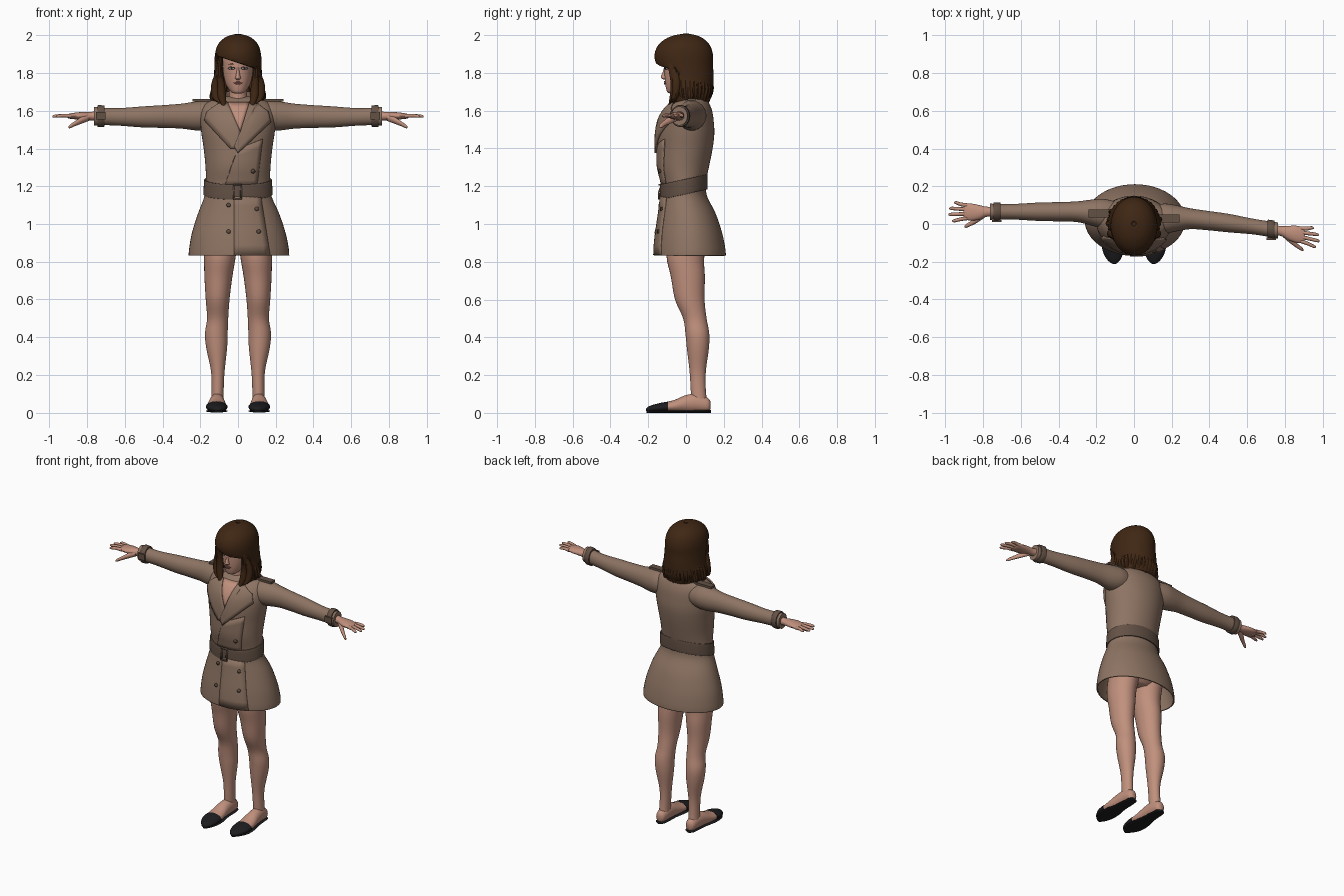
import bpy, bmesh, math, random
from mathutils import Vector
from mathutils.bvhtree import BVHTree

random.seed(4)
TAU = math.tau


def material(name, rgb):
    m = bpy.data.materials.new(name)
    m.diffuse_color = (*rgb, 1)
    return m


SKIN = material("skin", (0.53, 0.28, 0.205))
COAT = material("coat_brown", (0.27, 0.175, 0.125))
BELT = material("belt_brown", (0.125, 0.082, 0.06))
HAIR = material("hair_brown", (0.05, 0.02, 0.007))
BLACK = material("shoe_black", (0.012, 0.012, 0.014))
WHITE = material("eye_white", (0.55, 0.5, 0.47))
LIP = material("lip", (0.33, 0.13, 0.10))


def finish(name, bm, mat, thick=0):
    bmesh.ops.remove_doubles(bm, verts=bm.verts, dist=1e-5)
    bmesh.ops.recalc_face_normals(bm, faces=bm.faces)
    me = bpy.data.meshes.new(name)
    bm.to_mesh(me)
    tree = BVHTree.FromBMesh(bm)
    bm.free()
    me.materials.append(mat)
    ob = bpy.data.objects.new(name, me)
    bpy.context.collection.objects.link(ob)
    if thick:
        mod = ob.modifiers.new("thickness", 'SOLIDIFY')
        mod.thickness, mod.offset = thick, 0
    return tree


def smooth_rings(rings, sub):
    # Catmull-Rom interpolation between the given cross-sections
    out = []
    for i in range(len(rings) - 1):
        a, b, c, d = (rings[max(0, min(len(rings) - 1, i + k))] for k in (-1, 0, 1, 2))
        for j in range(sub):
            t = j / sub
            out.append([0.5 * (2 * q + (r - p) * t + (2 * p - 5 * q + 4 * r - s) * t * t
                               + (3 * q - p - 3 * r + s) * t ** 3) for p, q, r, s in zip(a, b, c, d)])
    return out + [list(rings[-1])]


def loft(name, rings, mat, axis='z', n=32, cap=True, arc=None, sub=4, thick=0, tilt=0, shape=None):
    # rings: (position on axis, centre u, centre v, radius u, radius v)
    bm = bmesh.new()
    a0, a1 = arc or (0, TAU)
    count = n + 1 if arc else n
    rows = []
    for t, u, v, ru, rv in smooth_rings(rings, sub):
        row = []
        for i in range(count):
            a = a0 + (a1 - a0) * i / n
            p, q = u + max(ru, .001) * math.cos(a), v + max(rv, .001) * math.sin(a)
            co = {'z': (p, q, t), 'x': (t, p, q), 'y': (p, t, q)}[axis]
            co = Vector((co[0], co[1], co[2] + tilt * co[1]))
            row.append(bm.verts.new(shape(co) if shape else co))
        rows.append(row)
    for r0, r1 in zip(rows, rows[1:]):
        for i in range(n):
            j = (i + 1) % count
            bm.faces.new((r0[i], r0[j], r1[j], r1[i]))
    if cap and not arc:
        bm.faces.new(rows[0])
        bm.faces.new(rows[-1])
    return finish(name, bm, mat, thick)


def plate(name, pts, mat, tree, off=.003, cuts=5, thick=.006):
    # flat (x, z) outline draped on the front of another part
    bm = bmesh.new()
    bm.faces.new([bm.verts.new((x, 0, z)) for x, z in pts])
    bmesh.ops.triangulate(bm, faces=bm.faces)
    if cuts:
        bmesh.ops.subdivide_edges(bm, edges=bm.edges, cuts=cuts, use_grid_fill=True)
    for v in bm.verts:
        hit = tree.ray_cast(Vector((v.co.x, -1, v.co.z)), Vector((0, 1, 0)))[0]
        if hit:
            v.co.y = hit.y - off
    finish(name, bm, mat, thick)


def oval(x, z, rx, rz, n=14):
    return [(x + rx * math.cos(TAU * i / n), z + rz * math.sin(TAU * i / n)) for i in range(n)]


def box(name, loc, size, mat):
    bpy.ops.mesh.primitive_cube_add(size=1, location=loc)
    ob = bpy.context.object
    ob.name, ob.scale = name, size
    ob.data.materials.append(mat)


# Coat body, skirt and belt
torso = loft("coat_body", [(1.16, 0, -.01, .17, .113), (1.22, 0, -.012, .17, .117), (1.30, 0, -.014, .172, .135),
             (1.40, 0, -.005, .182, .146), (1.48, 0, 0, .194, .15), (1.55, 0, .004, .20, .142),
             (1.60, 0, .012, .195, .126), (1.64, 0, .022, .17, .10), (1.665, 0, .03, .115, .075),
             (1.675, 0, .03, .07, .055)], COAT, n=48)
skirt = loft("coat_skirt", [(1.19, 0, -.012, .17, .113), (1.14, 0, -.01, .176, .12), (1.05, .003, .007, .213, .148),
             (.95, .004, .016, .245, .172), (.87, .005, .02, .26, .184), (.832, .005, .021, .263, .186)],
             COAT, n=48, cap=False, thick=.008)
belt = loft("belt", [(1.16, 0, -.012, .180, .122), (1.165, 0, -.012, .183, .126), (1.232, 0, -.012, .180, .126),
            (1.237, 0, -.012, .176, .122)], BELT, n=48, tilt=.22)
loft("hips", [(.88, 0, .015, .08, .07), (.92, 0, .015, .15, .11), (1.0, 0, .012, .17, .12),
     (1.1, 0, 0, .16, .10)], SKIN)

# Belt buckle
for i, (x0, x1, z0, z1) in enumerate([(-.026, -.018, 1.13, 1.22), (.012, .02, 1.13, 1.22),
                                      (-.026, .02, 1.13, 1.138), (-.026, .02, 1.205, 1.213)]):
    plate(f"belt_buckle_{i}", [(x0, min(z0, 1.205)), (x1, min(z0, 1.205)), (x1, min(z1, 1.21)), (x0, min(z1, 1.21))],
          BELT, belt, off=.006, cuts=1, thick=.008)

# Coat front: overlap panels, open neck, lapels, buttons
plate("skirt_overlap", [(-.02, .835), (.17, .835), (.12, 1.15), (-.02, 1.15)], COAT, skirt, off=.006)
plate("chest_overlap", [(-.07, 1.2), (.10, 1.2), (.13, 1.45), (0, 1.40), (-.03, 1.32)], COAT, torso)
plate("open_neck", [(-.055, 1.645), (.012, 1.49), (.06, 1.645)], SKIN, torso, off=.004)
plate("left_lapel", [(-.055, 1.645), (-.10, 1.64), (-.165, 1.595), (-.178, 1.55), (-.04, 1.40), (.0, 1.40),
                     (.012, 1.49)], COAT, torso, off=.008, thick=.009)
plate("right_lapel", [(.06, 1.645), (.012, 1.49), (-.02, 1.41), (0, 1.375), (.172, 1.54), (.16, 1.595),
                      (.10, 1.64)], COAT, torso, off=.011, thick=.009)
for i, (x, z, tree) in enumerate([(-.05, 1.10, skirt), (-.05, .96, skirt), (.10, 1.08, skirt),
                                  (.11, .96, skirt), (.08, 1.28, torso)]):
    plate(f"button_{i}", oval(x, z, .011, .011), BELT, tree, off=.011, cuts=0)
loft("collar", [(1.625, 0, .02, .115, .095), (1.66, 0, .025, .10, .085), (1.70, 0, .03, .085, .07)],
     COAT, cap=False, arc=(-.7, math.pi + .7), thick=.012)


# Sleeves, cuff straps, shoulder straps and hands
def arm_y(s, x):
    return .065 if s < 0 else .05 - .05 * x - .08 * x * x


for s, side in ((-1, "left"), (1, "right")):
    def along(rows):
        return [(s * x, arm_y(s, x) + dy, z, ry, rz) for x, dy, z, ry, rz in rows]

    loft(side + "_sleeve", along([(.08, -.01, 1.575, .06, .06), (.16, -.01, 1.575, .078, .078),
         (.22, -.005, 1.573, .07, .077), (.30, 0, 1.572, .055, .066), (.40, 0, 1.57, .051, .06),
         (.50, 0, 1.568, .049, .056), (.62, 0, 1.568, .042, .047), (.70, 0, 1.57, .041, .046),
         (.765, 0, 1.572, .043, .05)]), COAT, 'x')
    loft(side + "_cuff_strap", along([(.708, 0, 1.572, .046, .053), (.712, 0, 1.572, .049, .057),
         (.742, 0, 1.572, .05, .058), (.746, 0, 1.572, .046, .053)]), BELT, 'x', sub=2)
    box(side + "_cuff_buckle", (s * .727, arm_y(s, .727) - .049, 1.575), (.05, .012, .04), BELT)
    box(side + "_shoulder_strap", (s * .165, arm_y(s, .165) - .01, 1.657), (.15, .042, .014), BELT)
    loft(side + "_palm", along([(.74, 0, 1.573, .026, .026), (.785, 0, 1.572, .027, .022),
         (.82, -.003, 1.573, .038, .021), (.86, -.002, 1.573, .045, .018), (.895, 0, 1.572, .042, .013),
         (.905, 0, 1.572, .035, .008)]), SKIN, 'x', n=20)
    for k, (dy, spread, tip) in enumerate([(-.034, -.014, .965), (-.011, -.003, .985),
                                           (.012, .006, .98), (.034, .014, .955)]):
        loft(f"{side}_finger_{k}", along([(.885, dy, 1.572, .011, .011), (.92, dy + spread * .4, 1.575, .010, .010),
             (tip - .012, dy + spread, 1.572, .0085, .008), (tip, dy + spread, 1.57, .003, .003)]), SKIN, 'x', n=10)
    loft(side + "_thumb", along([(.79, -.012, 1.565, .018, .018), (.83, -.038, 1.55, .019, .018),
         (.865, -.062, 1.532, .013, .013), (.89, -.075, 1.518, .010, .010), (.90, -.079, 1.512, .003, .003)]),
         SKIN, 'x', n=12)

    # Leg, foot, dark shoe toe and sole
    loft(side + "_leg", [(z, s * x, y, rx, ry) for z, x, y, rx, ry in [
        (.95, .09, .02, .088, .11), (.83, .096, -.003, .084, .10), (.72, .104, .01, .074, .09),
        (.60, .108, .02, .063, .078), (.50, .108, .047, .056, .062), (.42, .115, .06, .06, .063),
        (.34, .113, .063, .055, .058), (.22, .107, .062, .036, .043), (.12, .108, .065, .032, .04),
        (.04, .11, .072, .033, .042)]], SKIN)
    loft(side + "_foot", [(y, s * x, z, rx, rz) for y, x, z, rx, rz in [
        (.13, .11, .04, .012, .02), (.115, .11, .042, .03, .037), (.06, .11, .052, .038, .049),
        (0, .112, .048, .043, .046), (-.06, .113, .036, .051, .033), (-.115, .113, .03, .053, .025)]], SKIN, 'y')
    loft(side + "_shoe_toe", [(y, s * x, z, rx, rz) for y, x, z, rx, rz in [
        (-.095, .113, .031, .057, .029), (-.14, .112, .027, .055, .025), (-.18, .108, .022, .041, .019),
        (-.203, .106, .018, .022, .013), (-.212, .105, .016, .006, .006)]], BLACK, 'y')
    loft(side + "_sole", [(y, s * x, .008, rx, .008) for y, x, rx in [
        (.132, .11, .012), (.115, .11, .032), (.05, .11, .038), (0, .112, .042), (-.07, .113, .056),
        (-.14, .112, .055), (-.19, .107, .032), (-.208, .105, .01)]], BLACK, 'y')

# Neck, head and face
loft("neck", [(1.58, 0, .01, .07, .07), (1.64, 0, .012, .054, .058), (1.69, 0, .01, .048, .053),
     (1.75, 0, .005, .05, .055)], SKIN)
head = loft("head", [(1.692, 0, -.072, .016, .016), (1.70, 0, -.062, .036, .038), (1.73, 0, -.035, .059, .073),
            (1.77, 0, -.02, .073, .093), (1.82, 0, -.01, .08, .105), (1.88, 0, -.005, .083, .108),
            (1.93, 0, 0, .07, .09), (1.96, 0, 0, .03, .04)], SKIN, n=40)
loft("nose", [(1.765, 0, -.108, .008, .012), (1.773, 0, -.113, .015, .019), (1.785, 0, -.112, .012, .019),
     (1.81, 0, -.109, .008, .012), (1.845, 0, -.106, .007, .008)], SKIN, n=16)
plate("upper_lip", [(-.024, 1.748), (-.007, 1.756), (0, 1.754), (.007, 1.756), (.024, 1.748)], LIP, head, cuts=2)
plate("lower_lip", [(-.022, 1.747), (-.01, 1.738), (.01, 1.738), (.022, 1.747)], LIP, head, cuts=2)
for s, side in ((-1, "left"), (1, "right")):
    plate(side + "_lashes", oval(s * .034, 1.826, .018, .008), BLACK, head, off=.001, cuts=0, thick=.003)
    plate(side + "_eye", oval(s * .034, 1.825, .015, .0055), WHITE, head, off=.003, cuts=0, thick=.003)
    plate(side + "_iris", oval(s * .034, 1.825, .0055, .0055), BLACK, head, off=.005, cuts=0, thick=.003)
    plate(side + "_brow", [(s * .014, 1.845), (s * .035, 1.852), (s * .056, 1.846), (s * .035, 1.847)],
          HAIR, head, cuts=2, thick=.004)


# Hair: shell with a slanted fringe in front, then locks round the lower edge
def fringe(co):
    if co.y < -.05:
        co.z = max(co.z, 1.862 - .33 * co.x)
    return co


loft("hair", [(2.0, 0, 0, .012, .012), (1.985, 0, -.005, .06, .075), (1.95, 0, -.01, .098, .124),
     (1.90, 0, -.012, .114, .146), (1.84, 0, -.008, .117, .143), (1.78, 0, .002, .12, .136),
     (1.72, 0, .006, .128, .13), (1.67, 0, .01, .124, .112), (1.65, 0, .012, .118, .105)],
     HAIR, n=64, cap=False, thick=.016, shape=fringe)
loft("hair_crown", [(1.985, 0, 0, .03, .03), (1.996, 0, 0, .02, .02), (1.998, 0, 0, .005, .005)], HAIR, n=16)
for i in range(22):
    a = -.45 + (math.pi + .9) * i / 21
    x, y = math.cos(a), math.sin(a)
    end = random.uniform(1.60, 1.65)
    w = random.uniform(.92, 1.12)
    loft(f"hair_lock_{i}", [(1.80, .108 * x, .004 + .12 * y, .012, .012), (1.72, .122 * x, .006 + .124 * y, .02, .018),
         (1.67, .122 * x * w, .01 + .108 * y, .018, .016), (end, .115 * x * w, .01 + .095 * y, .003, .003)],
         HAIR, n=8)
for s, side in ((-1, "left"), (1, "right")):
    for k, (x, y, end) in enumerate([(.098, -.055, 1.62), (.085, -.07, 1.60), (.115, -.06, 1.64)]):
        loft(f"{side}_front_lock_{k}", [(1.89, s * .09, y - .01, .012, .02), (1.82, s * .099, y, .016, .024),
             (1.74, s * (x + .006), y + .01, .021, .022), (1.67, s * x, y, .022, .018),
             (end, s * (x - .02), y - .025, .003, .003)], HAIR, n=10)

# Smooth shading with kept sharp edges
bpy.ops.object.select_all(action='SELECT')
bpy.context.view_layer.objects.active = bpy.data.objects["coat_body"]
bpy.ops.object.shade_smooth_by_angle(angle=math.radians(40))
